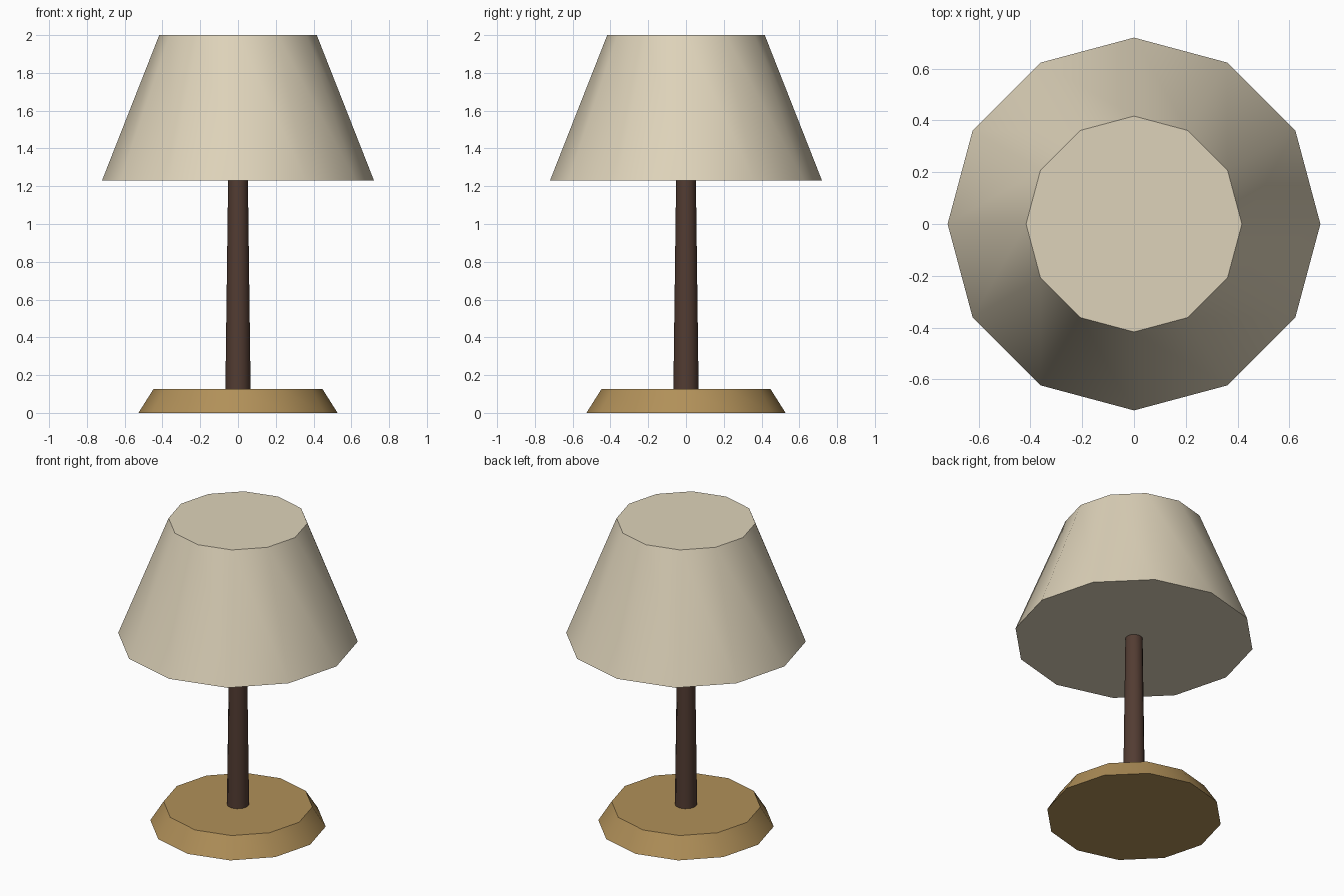
import bpy
import math

if "Cube" in bpy.data.objects:
    bpy.data.objects.remove(bpy.data.objects["Cube"])


def tapered_part(name, r_bottom, r_top, z_bottom, z_top, color):
    """Closed 12-sided tapered drum with smooth sides and crisp rims."""
    bpy.ops.mesh.primitive_cone_add(
        vertices=12, radius1=r_bottom, radius2=r_top,
        depth=z_top - z_bottom, location=(0, 0, (z_bottom + z_top) / 2))
    obj = bpy.context.object
    obj.name = name
    bpy.ops.object.shade_smooth_by_angle(angle=math.radians(40))
    mat = bpy.data.materials.new(name + "_color")
    mat.diffuse_color = (*color, 1)
    mat.use_nodes = True
    mat.node_tree.nodes["Principled BSDF"].inputs["Base Color"].default_value = mat.diffuse_color
    obj.data.materials.append(mat)
    return obj


# Wooden foot
tapered_part("base", 0.527, 0.447, 0.0, 0.127, (0.44, 0.28, 0.10))
# Dark pole, slightly sunk into the foot and the shade
tapered_part("stem", 0.067, 0.052, 0.11, 1.26, (0.085, 0.045, 0.032))
# Cream lamp shade, closed at both ends
tapered_part("shade", 0.72, 0.417, 1.23, 2.0, (0.73, 0.65, 0.49))
